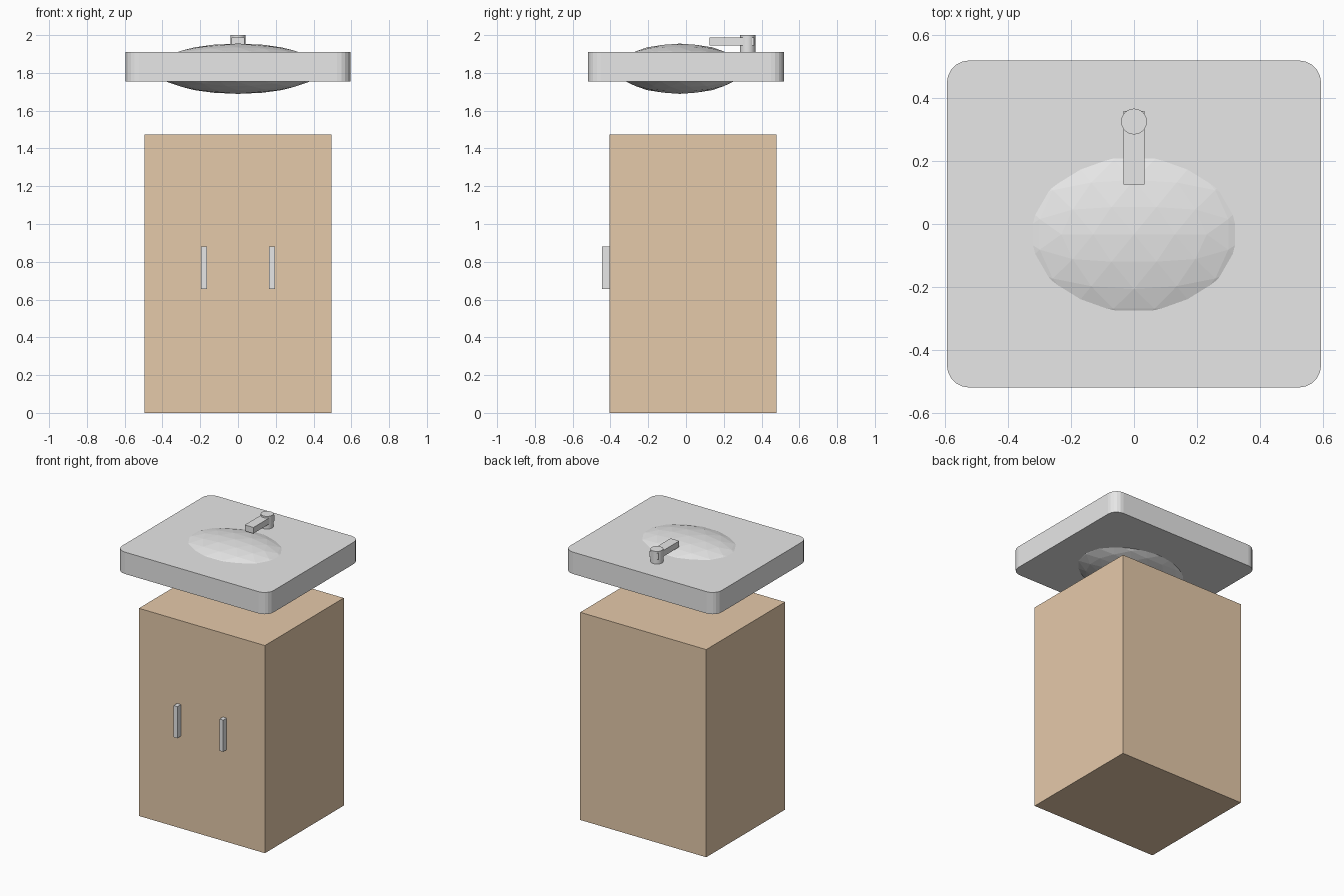
import bpy, bmesh, math
from mathutils import Matrix

cube = bpy.data.objects.get("Cube")
if cube:
    bpy.data.objects.remove(cube, do_unlink=True)


def material(name, rgb):
    mat = bpy.data.materials.new(name)
    mat.use_nodes = True
    mat.diffuse_color = (*rgb, 1)
    mat.node_tree.nodes["Principled BSDF"].inputs["Base Color"].default_value = (*rgb, 1)
    return mat


grey = material("pale grey", (0.8, 0.8, 0.8))
wood = material("light wood", (0.785, 0.587, 0.399))


def finish(name, bm, mat):
    mesh = bpy.data.meshes.new(name)
    bm.to_mesh(mesh)
    bm.free()
    mesh.materials.append(mat)
    obj = bpy.data.objects.new(name, mesh)
    bpy.context.collection.objects.link(obj)
    return obj


def box(name, low, high, mat, corner=0):
    """Box between two corners, optionally with rounded upright edges."""
    bm = bmesh.new()
    bmesh.ops.create_cube(bm, size=1)
    for v in bm.verts:
        v.co = [(a + b) / 2 + c * (b - a) for a, b, c in zip(low, high, v.co)]
    if corner:
        upright = [e for e in bm.edges
                   if (e.verts[0].co.xy - e.verts[1].co.xy).length < 1e-4]
        bmesh.ops.bevel(bm, geom=upright, offset=corner, segments=5,
                        profile=0.5, affect='EDGES')
    return finish(name, bm, mat)


# Cabinet with a pair of door handles
box("cabinet", (-0.495, -0.405, 0), (0.495, 0.48, 1.475), wood)
for side, x in (("right", -0.18), ("left", 0.18)):
    box(side + "_handle", (x - 0.015, -0.445, 0.655), (x + 0.015, -0.405, 0.88), grey)

# Basin slab
box("basin_slab", (-0.595, -0.52, 1.755), (0.595, 0.52, 1.91), grey, corner=0.07)

# Faceted bowl, turned so that an edge of the icosahedron lies along the top
bm = bmesh.new()
bmesh.ops.create_icosphere(bm, subdivisions=3, radius=1)
turn = Matrix.Rotation(-math.atan(2) / 2, 4, 'Y')
stretch = Matrix.Diagonal((0.44, 0.33, 0.133, 1))
bm.transform(Matrix.Translation((0, -0.033, 1.822)) @ stretch @ turn)
finish("bowl", bm, grey)

# Tap: round post and square spout
bm = bmesh.new()
bmesh.ops.create_cone(bm, cap_ends=True, segments=32, radius1=0.041, radius2=0.041,
                      depth=0.1, matrix=Matrix.Translation((0, 0.326, 1.95)))
post = finish("tap_post", bm, grey)
bpy.context.view_layer.objects.active = post
post.select_set(True)
bpy.ops.object.shade_smooth_by_angle(angle=math.radians(40))
box("tap_spout", (-0.034, 0.125, 1.945), (0.034, 0.36, 1.988), grey)
